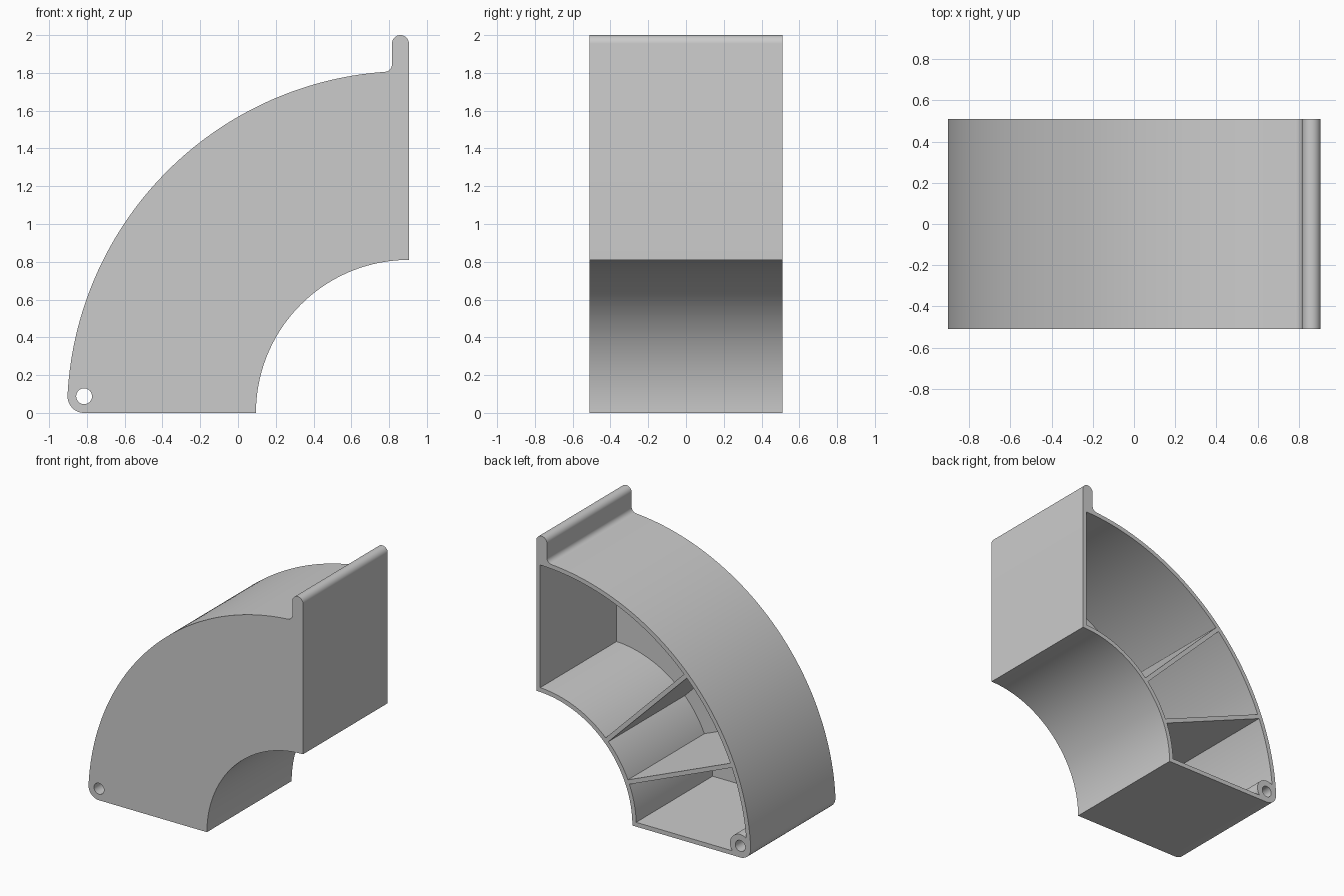
import bpy, bmesh
from math import sin, cos, asin, atan2, pi, sqrt, radians

if "Cube" in bpy.data.objects:
    bpy.data.objects.remove(bpy.data.objects["Cube"])

R_OUT, R_IN = 1.81, 0.81      # concentric radii of the curved walls
CX = 0.905                    # both arcs are centred at (CX, 0)
HALF = 0.51                   # half the depth
WALL, PLATE = 0.033, 0.10     # wall and front plate thickness
BOSS, HOLE = 0.088, 0.042     # pivot radii
boss_x = CX - sqrt((R_OUT - BOSS) ** 2 - BOSS ** 2)

grey = bpy.data.materials.new("light_grey")
grey.use_nodes = True
grey.diffuse_color = (0.6, 0.6, 0.6, 1)
grey.node_tree.nodes["Principled BSDF"].inputs["Base Color"].default_value = (0.6, 0.6, 0.6, 1)


def arc(cx, cz, r, a, b, n):
    """Points of an arc in the xz plane, from angle a to angle b."""
    return [(cx + r * cos(a + (b - a) * i / n), cz + r * sin(a + (b - a) * i / n))
            for i in range(n + 1)]


def prism(name, points, y0, y1):
    """Extrude an xz outline along y."""
    bm = bmesh.new()
    face = bm.faces.new([bm.verts.new((x, y0, z)) for x, z in points])
    ext = bmesh.ops.extrude_face_region(bm, geom=[face])
    verts = [g for g in ext["geom"] if isinstance(g, bmesh.types.BMVert)]
    bmesh.ops.translate(bm, verts=verts, vec=(0, y1 - y0, 0))
    bmesh.ops.recalc_face_normals(bm, faces=bm.faces)
    mesh = bpy.data.meshes.new(name)
    bm.to_mesh(mesh)
    bm.free()
    mesh.materials.append(grey)
    obj = bpy.data.objects.new(name, mesh)
    bpy.context.collection.objects.link(obj)
    return obj


def combine(target, tool, operation):
    """Apply a boolean and discard the tool."""
    mod = target.modifiers.new("cut", "BOOLEAN")
    mod.operation, mod.solver, mod.object = operation, "EXACT", tool
    bpy.context.view_layer.update()
    graph = bpy.context.evaluated_depsgraph_get()
    mesh = bpy.data.meshes.new_from_object(target.evaluated_get(graph))
    target.modifiers.clear()
    target.data = mesh
    bpy.data.objects.remove(tool)


# Outline: inner arc, upright lip, fillet, outer arc, rounded pivot corner
fillet, lip, lip_x, top = 0.04, 0.045, 0.86, 2.0
fx = lip_x - lip - fillet
fz = sqrt((R_OUT + fillet) ** 2 - (CX - fx) ** 2)
join = atan2(fz, fx - CX)
corner = atan2(BOSS, boss_x - CX)
outline = arc(CX, 0, R_IN, pi, pi / 2, 48)
outline += arc(lip_x, top - lip, lip, 0, pi, 16)
outline += arc(fx, fz, fillet, 0, join - pi, 8)
outline += arc(CX, 0, R_OUT, join, corner, 72)[1:]
outline += arc(boss_x, BOSS, BOSS, corner, 1.5 * pi, 12)[1:]
body = prism("duct_body", outline, -HALF, HALF)

# Three open compartments separated by radial dividers
edges = [(0, WALL), (22.5, WALL / 2), (45, WALL / 2), (90, WALL)]
for (a, da), (b, db) in zip(edges, edges[1:]):
    def side(r, n, flip):
        lo = pi - radians(a) - asin(da / r)
        hi = pi - radians(b) + asin(db / r)
        return arc(CX, 0, r, *((hi, lo) if flip else (lo, hi)), n)
    pocket = side(R_IN + WALL, 24, False) + side(R_OUT - WALL, 36, True)
    combine(body, prism("pocket_cutter", pocket, PLATE - HALF, HALF + 0.1), "DIFFERENCE")

# Pivot boss and its through hole
boss = prism("pivot_boss", arc(boss_x, BOSS, BOSS - 0.001, 0, 2 * pi, 48)[:-1],
             -HALF + 0.02, HALF)
combine(body, boss, "UNION")
hole = prism("hole_cutter", arc(boss_x, BOSS, HOLE, 0, 2 * pi, 32)[:-1], -1, 1)
combine(body, hole, "DIFFERENCE")

bpy.ops.object.select_all(action="DESELECT")
body.select_set(True)
bpy.context.view_layer.objects.active = body
bpy.ops.object.shade_smooth_by_angle(angle=radians(30))
